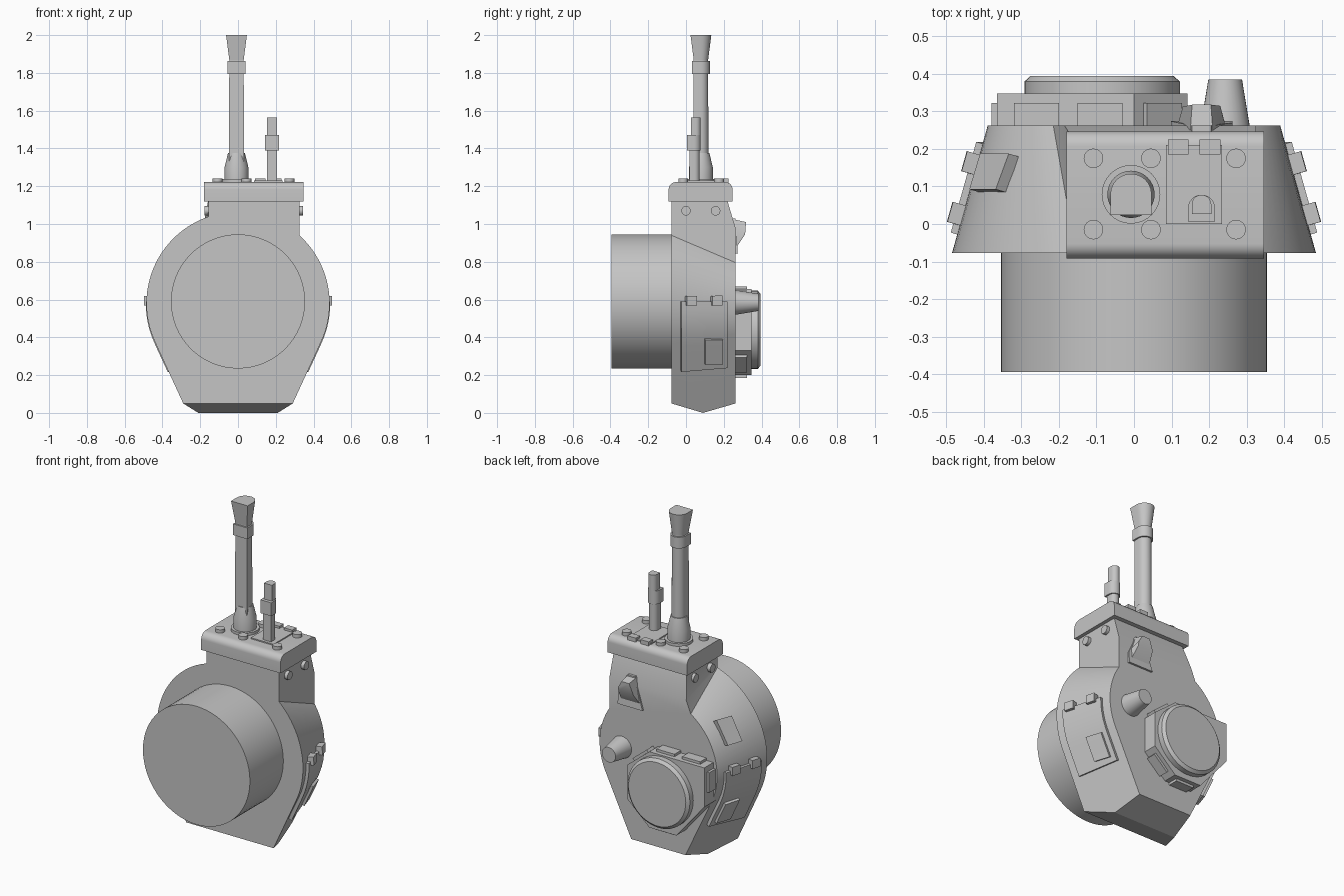
import bpy, bmesh
from math import sin, cos, pi, radians, sqrt, acos
from mathutils import Vector

cube = bpy.data.objects.get("Cube")
if cube:
    bpy.data.objects.remove(cube)

steel = bpy.data.materials.new("steel_grey")
steel.use_nodes = True
GREY = (0.56, 0.56, 0.56, 1)
steel.diffuse_color = GREY
steel.node_tree.nodes["Principled BSDF"].inputs["Base Color"].default_value = GREY


def finish(name, bm, angle=30):
    bmesh.ops.recalc_face_normals(bm, faces=bm.faces)
    me = bpy.data.meshes.new(name)
    bm.to_mesh(me)
    bm.free()
    me.materials.append(steel)
    me.shade_smooth()
    me.set_sharp_from_angle(angle=radians(angle))
    ob = bpy.data.objects.new(name, me)
    bpy.context.collection.objects.link(ob)


def loft(name, rings):
    """Skin a stack of closed rings and cap both ends."""
    bm = bmesh.new()
    rows = [[bm.verts.new(p) for p in ring] for ring in rings]
    n = len(rows[0])
    for a, b in zip(rows, rows[1:]):
        for i in range(n):
            j = (i + 1) % n
            bm.faces.new((a[i], a[j], b[j], b[i]))
    bm.faces.new(rows[0])
    bm.faces.new(rows[-1])
    finish(name, bm)


def circle(n):
    return [(cos(2 * pi * i / n), sin(2 * pi * i / n)) for i in range(n)]


def turned_y(name, x, z, profile, n=48):
    """Round part about a y axis; profile is (radius, y)."""
    loft(name, [[(x + r * u, y, z + r * v) for u, v in circle(n)] for r, y in profile])


def turned_z(name, x, y, profile, n=24):
    """Round part about a z axis; profile is (radius, z)."""
    loft(name, [[(x + r * u, y + r * v, z) for u, v in circle(n)] for r, z in profile])


def d_section(name, x, y, profile):
    """Upright part, flat at the front and round at the back."""
    outline = [(-1, -1), (1, -1)] + [(cos(pi * i / 12), sin(pi * i / 12)) for i in range(13)]
    loft(name, [[(x + r * u, y + r * v, z) for u, v in outline] for r, z in profile])


def box(name, lo, hi):
    corners = [(lo[0], lo[1]), (hi[0], lo[1]), (hi[0], hi[1]), (lo[0], hi[1])]
    loft(name, [[(x, y, z) for x, y in corners] for z in (lo[2], hi[2])])


# Hull: a tapering rounded shell with straight lower flanks
FRONT, BACK, MID_Z, FOOT = -0.077, 0.262, 0.58, 0.05
TANGENT = radians(-25)


def shell(y):
    t = (y - FRONT) / (BACK - FRONT)
    return 0.485 - 0.095 * t, 0.29 - 0.11 * t      # radius, foot half width


def half_width(z, y):
    r, foot_w = shell(y)
    zt = MID_Z + r * sin(TANGENT)
    if z >= zt:
        return sqrt(max(r * r - (z - MID_Z) ** 2, 0))
    return foot_w + (r * cos(TANGENT) - foot_w) * (z - FOOT) / (zt - FOOT)


def arc(y, side, neck_x, steps=20):
    r = shell(y)[0]
    end = acos(neck_x / r)
    angles = [TANGENT + (end - TANGENT) * i / steps for i in range(steps + 1)]
    return [(side * r * cos(a), y, MID_Z + r * sin(a)) for a in angles]


bm = bmesh.new()
foot, ends = {}, {}
for side, neck_front, neck_back in ((1, 0.325, 0.325), (-1, 0.155, 0.215)):
    paths = []
    for y, neck, bend_z, top_y in ((FRONT, neck_front, 1.06, FRONT), (BACK, neck_back, 0.98, 0.214)):
        pts = arc(y, side, neck)
        pts += [(side * (neck_front + neck) / 2, y, bend_z), (side * neck_front, top_y, 1.14)]
        paths.append([bm.verts.new(p) for p in pts])
    f, b = paths
    for i in range(len(f) - 1):
        bm.faces.new((f[i], f[i + 1], b[i + 1], b[i]))
    feet = [bm.verts.new((side * w, y, z)) for w, y, z in
            ((0.29, FRONT, FOOT), (0.21, 0.09, 0), (0.18, BACK, FOOT))]
    bm.faces.new((feet[0], feet[1], feet[2], b[0], f[0]))
    foot[side], ends[side] = feet, (f, b)
for k in (0, 1):
    left, right = ends[1][k], ends[-1][k]
    bm.faces.new([foot[1][2 * k]] + left[:-1] + right[-2::-1] + [foot[-1][2 * k]])
    bm.faces.new((left[-2], left[-1], right[-1], right[-2]))
    bm.faces.new((foot[1][k], foot[1][k + 1], foot[-1][k + 1], foot[-1][k]))
bm.faces.new((ends[1][0][-1], ends[1][1][-1], ends[-1][1][-1], ends[-1][0][-1]))
finish("hull", bm, 25)

turned_y("ring_drum", 0, 0.59, [(0.355, -0.394), (0.355, -0.05)], 64)


# Plates that follow the hull flank
def flank_plate(name, side, y0, y1, z0, z1, thick, steps=8, drop=0.0):
    rings = []
    for i in range(steps + 1):
        ring = []
        for y, off in ((y0, -0.02), (y1, -0.02), (y1, thick), (y0, thick)):
            low = z0 - (drop if y == y0 else 0)
            z = low + (z1 - low) * i / steps
            lean = (z - MID_Z) / shell(y)[0]
            ring.append((side * (half_width(z, y) + off * 0.95), y + off * 0.28,
                         z + off * max(lean, -0.45)))
        rings.append(ring)
    loft(name, rings)


for side, label in ((1, "left"), (-1, "right")):
    flank_plate(label + "_side_door", side, -0.028, 0.214, 0.245, 0.59, 0.018, drop=0.02)
    flank_plate(label + "_door_panel", side, 0.093, 0.187, 0.27, 0.4, 0.032)
    for y in (-0.004, 0.131):
        flank_plate(label + "_door_hinge", side, y, y + 0.053, 0.57, 0.617, 0.036, 2)
flank_plate("right_upper_plate", -1, 0.085, 0.18, 0.73, 0.855, 0.027, 1)

# Cupola: a faceted base, squared off at the hull edge, with vision blocks
base = [(0, 0.655), (0.143, 0.54), (0.143, 0.33), (0, 0.2), (-0.18, 0.2), (-0.365, 0.42), (-0.365, 0.655)]
loft("cupola_base", [[(x, y, z) for x, z in base] for y in (0.2, 0.348)])
turned_y("cupola_hatch", -0.085, 0.44, [(0.207, 0.34), (0.207, 0.38), (0.19, 0.395)])
for x, z, degrees in ((-0.26, 0.655, 90), (-0.09, 0.655, 90), (0.072, 0.598, 51),
                      (0.072, 0.265, -48), (-0.09, 0.2, -90), (-0.365, 0.56, 180)):
    a = radians(degrees)
    out, along, mid = Vector((cos(a), 0, sin(a))), Vector((-sin(a), 0, cos(a))), Vector((x, 0, z))
    loft("vision_block", [[mid + out * r + along * w + Vector((0, y, 0)) for r, w in
                           ((-0.03, -0.06), (0.015, -0.06), (0.015, 0.06), (-0.03, 0.06))]
                          for y in (0.24, 0.323)])

# Roof fittings
turned_y("roof_vent", 0.243, 0.585, [(0.069, 0.24), (0.045, 0.385)], 32)
SX = 0.18


def house(half, low, shoulder, peak, tip, y_low, y_high):
    pts = [(-half, low), (half, low), (half, shoulder), (tip, peak), (-tip, peak)]
    return [(SX + x, y_low + (y_high - y_low) * (z - low) / (peak - low), z) for x, z in pts]


loft("sight_plate", [house(0.082, 0.845, 0.91, 1.03, 0.025, 0.24, 0.22),
                     house(0.082, 0.845, 0.91, 1.03, 0.025, 0.274, 0.262)])
loft("sight_hood", [house(0.066, 0.858, 0.93, 1.025, 0.03, 0.255, 0.25),
                    house(0.05, 0.945, 0.97, 1.01, 0.025, 0.313, 0.318)])

# Gun shield with rounded upper edges
R = 0.04
shield = [(-0.092, 1.12), (0.247, 1.12)]
for cy, start in ((0.247 - R, 0), (-0.092 + R, pi / 2)):
    shield += [(cy + R * cos(start + i * pi / 16), 1.222 - R + R * sin(start + i * pi / 16)) for i in range(9)]
loft("gun_shield", [[(x, y, z) for y, z in shield] for x in (-0.18, 0.347)])

for x in (-0.108, 0.045, 0.272):
    for y in (-0.015, 0.175):
        turned_z("shield_bolt", x, y, [(0.026, 1.21), (0.026, 1.242)])
for y in (0.0, 0.157):
    for outer, inner in ((-0.178, -0.13), (0.345, 0.3)):
        loft("neck_bolt", [[(x, y + 0.025 * u, 1.07 + 0.025 * v) for u, v in circle(20)]
                           for x in (inner, outer)])

# Main gun
GX, GY = -0.008, 0.079
turned_z("gun_collar", GX, GY, [(0.078, 1.21), (0.078, 1.238)], 32)
turned_z("gun_sleeve", GX, GY, [(0.063, 1.23), (0.063, 1.3), (0.045, 1.375), (0.03, 1.375)], 32)
d_section("gun_barrel", GX, GY, [(0.04, 1.23), (0.038, 1.88)])
d_section("barrel_band", GX, GY, [(0.047, 1.795), (0.047, 1.862)])
d_section("muzzle_flare", GX, GY, [(0.037, 1.86), (0.055, 2.0)])

# Second gun on its hinged plate
box("small_gun_plate", (0.085, 0.0, 1.21), (0.235, 0.21, 1.229))
for x in (0.09, 0.175):
    box("plate_hinge", (x, 0.185, 1.21), (x + 0.055, 0.225, 1.242))
d_section("small_gun_barrel", SX, 0.045, [(0.027, 1.22), (0.027, 1.4)])
d_section("small_gun_jacket", SX, 0.042, [(0.036, 1.39), (0.036, 1.47)])
d_section("small_gun_tip", SX, 0.052, [(0.026, 1.46), (0.026, 1.565)])
